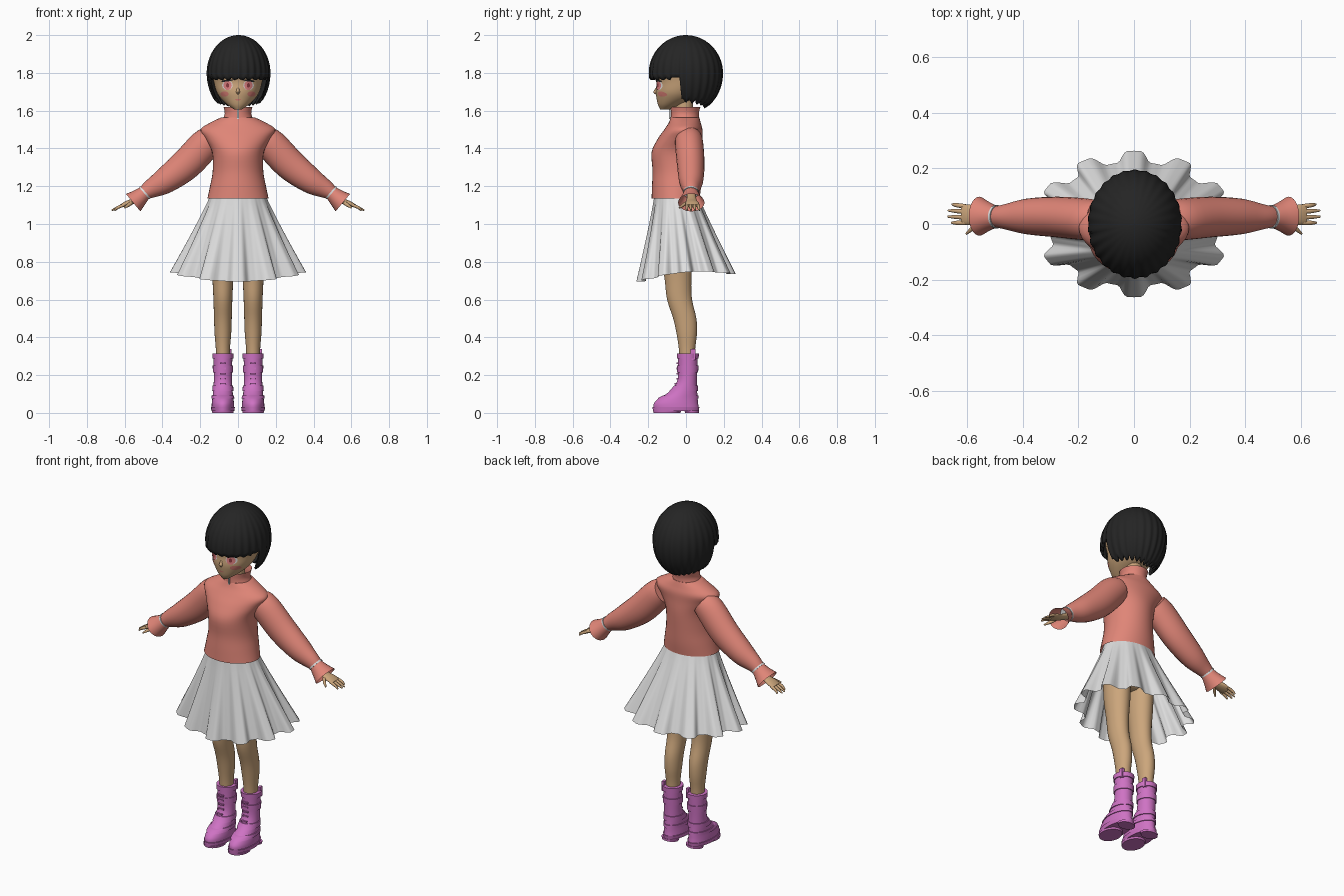
import bpy, bmesh, math
from mathutils import Vector

if "Cube" in bpy.data.objects:
    bpy.data.objects.remove(bpy.data.objects["Cube"])

TAU = 2 * math.pi


def material(name, rgb):
    m = bpy.data.materials.new(name)
    m.diffuse_color = (*rgb, 1)
    m.use_nodes = True
    m.node_tree.nodes["Principled BSDF"].inputs["Base Color"].default_value = m.diffuse_color
    return m


SKIN = material("skin", (0.60, 0.38, 0.20))
CORAL = material("coral knit", (0.74, 0.235, 0.185))
WHITE = material("white cloth", (0.74, 0.74, 0.74))
BLACK = material("black hair", (0.018, 0.018, 0.018))
ORCHID = material("orchid leather", (0.62, 0.17, 0.55))
IRIS = material("rose iris", (0.74, 0.22, 0.22))
PUPIL = material("dark red pupil", (0.25, 0.04, 0.05))
BLUSH = material("blush", (0.66, 0.20, 0.17))


def finish(name, bm, mat, angle=50):
    bmesh.ops.recalc_face_normals(bm, faces=bm.faces)
    me = bpy.data.meshes.new(name)
    bm.to_mesh(me)
    bm.free()
    me.materials.append(mat)
    me.polygons.foreach_set("use_smooth", [True] * len(me.polygons))
    me.set_sharp_from_angle(angle=math.radians(angle))
    ob = bpy.data.objects.new(name, me)
    bpy.context.collection.objects.link(ob)
    return ob


def loft(name, rings, mat, caps=(True, True), angle=50):
    """Skin a list of closed rings that share one point count."""
    bm = bmesh.new()
    vs = [[bm.verts.new(p) for p in r] for r in rings]
    n = len(vs[0])
    for a, b in zip(vs, vs[1:]):
        for i in range(n):
            j = (i + 1) % n
            bm.faces.new((a[i], a[j], b[j], b[i]))
    if caps[0]:
        bm.faces.new(vs[0])
    if caps[1]:
        bm.faces.new(vs[-1])
    return finish(name, bm, mat, angle)


def spline(rows, steps=4):
    """Catmull-Rom resampling of rows of numbers."""
    out = []
    for i in range(len(rows) - 1):
        p0, p1, p2, p3 = (rows[max(0, min(len(rows) - 1, i + k))] for k in (-1, 0, 1, 2))
        for s in range(steps):
            t = s / steps
            out.append(tuple(0.5 * (2 * b + (c - a) * t + (2 * a - 5 * b + 4 * c - d) * t * t
                                    + (3 * b - a - 3 * c + d) * t ** 3)
                             for a, b, c, d in zip(p0, p1, p2, p3)))
    return out + [tuple(rows[-1])]


def oval(x, z, w, yf, yb, n=40, grow=0.0):
    yc, ry = (yf + yb) / 2, (yb - yf) / 2 + grow
    return [(x + (w + grow) * math.sin(TAU * i / n), yc - ry * math.cos(TAU * i / n), z) for i in range(n)]


def column(name, rows, mat, x=0, caps=(True, True), steps=4, n=40, grow=0.0):
    """Upright body from rows of (z, half width, front y, back y)."""
    return loft(name, [oval(x, z, w, f, b, n, grow) for z, w, f, b in spline(rows, steps)], mat, caps)


def limb(name, rows, mat, side=1, caps=(True, True), n=24, steps=4):
    """Tube from rows of (x, y, z, radius across, radius along y), mirrored by side."""
    rows = spline(rows, steps)
    rings = []
    for i, (x, y, z, r, ry) in enumerate(rows):
        a, b = rows[max(0, i - 1)], rows[min(len(rows) - 1, i + 1)]
        d = Vector((b[0] - a[0], 0, b[2] - a[2])).normalized()
        rings.append([(side * (x - d.z * r * math.cos(TAU * k / n)), y + ry * math.sin(TAU * k / n),
                       z + d.x * r * math.cos(TAU * k / n)) for k in range(n)])
    return loft(name, rings, mat, caps)


def box(name, lo, hi, mat):
    return loft(name, [[(lo[0], lo[1], z), (hi[0], lo[1], z), (hi[0], hi[1], z), (lo[0], hi[1], z)]
                       for z in (lo[2], hi[2])], mat, angle=30)


# Head with a tapered chin
HEAD = spline([(1.605, 0.018, -0.135, -0.09), (1.63, 0.055, -0.148, -0.03), (1.665, 0.092, -0.156, 0.05),
               (1.70, 0.114, -0.160, 0.09), (1.75, 0.128, -0.157, 0.12), (1.82, 0.138, -0.168, 0.145),
               (1.90, 0.115, -0.13, 0.12), (1.96, 0.05, -0.05, 0.05)], 5)
loft("head", [oval(0, *r) for r in HEAD], SKIN)
limb("nose", [(0, -0.145, 1.725, 0.006, 0.012), (0, -0.154, 1.705, 0.010, 0.016),
              (0, -0.156, 1.697, 0.010, 0.017), (0, -0.15, 1.685, 0.005, 0.01)], SKIN, n=12)
column("neck", [(1.50, 0.05, -0.055, 0.05), (1.58, 0.043, -0.055, 0.035), (1.68, 0.045, -0.055, 0.04)], SKIN)


def face_y(x, z):
    for a, b in zip(HEAD, HEAD[1:]):
        if a[0] <= z <= b[0]:
            t = (z - a[0]) / (b[0] - a[0])
            w, f, k = (a[i] + (b[i] - a[i]) * t for i in (1, 2, 3))
            return (f + k) / 2 - (k - f) / 2 * math.sqrt(max(0, 1 - (x / w) ** 2))


def patch(name, x, z, rx, rz, lift, mat, tilt=0.0):
    """Thin oval laid on the curved face."""
    bm = bmesh.new()
    loops = []
    for s in (0.02, 0.5, 1.0):
        pts = [(x + rx * s * math.cos(TAU * i / 20), z + rz * s * math.sin(TAU * i / 20)
                + tilt * rx * s * math.cos(TAU * i / 20)) for i in range(20)]
        loops.append([bm.verts.new((u, face_y(u, v) - lift, v)) for u, v in pts])
    bm.faces.new(loops[0])
    for a, b in zip(loops, loops[1:]):
        for i in range(20):
            bm.faces.new((a[i], a[i - 1], b[i - 1], b[i]))
    finish(name, bm, mat)


# Painted face details
for s in (-1, 1):
    patch("eye_white", s * 0.056, 1.734, 0.028, 0.025, 0.002, WHITE)
    patch("eye_iris", s * 0.055, 1.734, 0.022, 0.025, 0.004, IRIS)
    patch("eye_pupil", s * 0.055, 1.734, 0.008, 0.012, 0.006, PUPIL)
    patch("upper_lash", s * 0.058, 1.759, 0.032, 0.005, 0.007, BLACK, -0.12 * s)
    patch("cheek_blush", s * 0.072, 1.688, 0.022, 0.014, 0.002, BLUSH)
patch("mouth", 0, 1.658, 0.016, 0.004, 0.002, BLUSH)


# Bobbed hair: a cap whose hem height depends on the direction
def hem(a):
    d = abs((a + math.pi) % TAU - math.pi)
    jag = 0.010 * math.cos(26 * a)
    if d < math.radians(64):
        return 1.768 + 0.6 * jag
    if d < math.radians(80):
        return 1.775
    return 1.655 - 0.035 * (d - 1.4) / 1.74 + jag


COLS, ROWS = 208, 18
hair = []
for j in range(ROWS + 1):
    ring = []
    for i in range(COLS):
        a = TAU * i / COLS
        h = hem(a) - 1.80
        th = math.acos(h / 0.22) * max(j, 0.05) / ROWS
        ridge = 1 + 0.018 * (j / ROWS) * math.cos(26 * a)
        r = math.sin(th) * ridge
        ring.append((0.168 * r * math.sin(a) + 0.003, -0.194 * r * math.cos(a),
                     1.80 + (0.2 if th < math.pi / 2 else 0.22) * math.cos(th)))
    hair.append(ring)
cap = loft("bobbed_hair", hair, BLACK, (True, False))
shell = cap.modifiers.new("thickness", "SOLIDIFY")
shell.thickness, shell.offset = 0.012, -1

# Sweater body with stand-up collar
column("sweater_body", [(1.135, 0.162, -0.182, 0.072), (1.20, 0.148, -0.18, 0.08), (1.28, 0.134, -0.177, 0.085),
                        (1.38, 0.137, -0.182, 0.09), (1.45, 0.172, -0.150, 0.088), (1.50, 0.198, -0.115, 0.087),
                        (1.535, 0.15, -0.092, 0.078), (1.565, 0.088, -0.08, 0.07)], CORAL, caps=(False, True))
column("collar", [(1.55, 0.082, -0.082, 0.07), (1.585, 0.070, -0.080, 0.068), (1.62, 0.076, -0.082, 0.076)],
       CORAL, caps=(False, False))
box("collar_zip", (-0.004, -0.089, 1.555), (0.004, -0.081, 1.605), WHITE)

# Arms: sleeves, wrist cord, flared cuffs and hands
for s in (-1, 1):
    limb("sleeve", [(0.13, 0.015, 1.455, 0.07, 0.07), (0.175, 0.017, 1.42, 0.083, 0.075),
                    (0.275, 0.025, 1.315, 0.083, 0.073), (0.385, 0.027, 1.23, 0.069, 0.064),
                    (0.46, 0.026, 1.187, 0.050, 0.046), (0.495, 0.026, 1.165, 0.038, 0.038)], CORAL, s)
    limb("wrist_cord", [(0.490, 0.026, 1.169, 0.042, 0.042), (0.497, 0.026, 1.163, 0.042, 0.042)], WHITE, s, steps=1)
    limb("cuff", [(0.495, 0.026, 1.165, 0.038, 0.038), (0.525, 0.027, 1.138, 0.048, 0.052),
                  (0.555, 0.028, 1.113, 0.060, 0.070)], CORAL, s, caps=(False, False))
    limb("palm", [(0.49, 0.028, 1.155, 0.018, 0.022), (0.55, 0.03, 1.123, 0.015, 0.028),
                  (0.59, 0.033, 1.108, 0.014, 0.037), (0.618, 0.034, 1.096, 0.009, 0.035)], SKIN, s)
    for k, (y, tip) in enumerate(((0.004, 0.655), (0.024, 0.668), (0.044, 0.667), (0.064, 0.652))):
        limb("finger_%d" % (k + 1), [(0.605, y, 1.10, 0.008, 0.008), (0.635, y * 1.05, 1.088, 0.008, 0.008),
                                     (tip, y * 1.1, 1.072, 0.004, 0.004)], SKIN, s, n=10)
    limb("thumb", [(0.56, 0.008, 1.115, 0.010, 0.012), (0.58, -0.015, 1.10, 0.009, 0.010),
                   (0.602, -0.034, 1.085, 0.004, 0.005)], SKIN, s, n=10)

# Pleated skirt, twelve box pleats opening toward the hem
skirt = []
for j in range(13):
    t = j / 12
    ring = []
    for i in range(192):
        a = TAU * i / 192
        wave = max(-1, min(1, 1.8 * math.cos(12 * a)))
        k = 1 - 0.15 * t ** 0.8 * (1 - wave) / 2
        low = 0.715 - 0.02 * math.cos(a) + 0.03 * math.sin(a) ** 2
        g = t ** 1.08
        ring.append(((0.145 + 0.215 * g) * k * math.sin(a),
                     -0.052 * (1 - t) - (0.115 + 0.148 * g) * k * math.cos(a), 1.155 + (low - 1.155) * t))
    skirt.append(ring)
loft("pleated_skirt", skirt, WHITE, (False, False))

# Hips and legs
column("hips", [(0.90, 0.05, -0.10, 0.0), (0.95, 0.125, -0.14, 0.045), (1.05, 0.135, -0.15, 0.055),
                (1.15, 0.12, -0.14, 0.05)], SKIN)
BOOT = spline([(0.025, 0.060, -0.172, 0.068), (0.05, 0.059, -0.170, 0.064), (0.075, 0.056, -0.148, 0.062),
               (0.10, 0.053, -0.105, 0.060), (0.135, 0.050, -0.066, 0.058), (0.18, 0.048, -0.044, 0.058),
               (0.25, 0.049, -0.042, 0.061), (0.315, 0.051, -0.044, 0.063)], 4)
for s in (-1, 1):
    x = 0.08 * s
    column("leg", [(0.20, 0.036, -0.03, 0.045), (0.33, 0.037, -0.037, 0.048), (0.42, 0.044, -0.05, 0.058),
                   (0.50, 0.047, -0.068, 0.055), (0.60, 0.050, -0.10, 0.032), (0.70, 0.055, -0.112, 0.028),
                   (0.82, 0.064, -0.128, 0.035), (0.97, 0.066, -0.138, 0.042)], SKIN, x)

    # Boots: upper, straps, rim, sole, heel and pull tab
    x = 0.08 * s
    loft("boot_upper", [oval(x, *r) for r in BOOT], ORCHID)
    for name, lo, hi in (("instep_strap", 8, 11), ("ankle_strap", 14, 17), ("shaft_strap", 22, 24),
                         ("boot_rim", 26, 28)):
        loft(name, [oval(x, *r, grow=0.005) for r in BOOT[lo:hi + 1]], ORCHID)
    column("boot_sole", [(0.010, 0.060, -0.175, 0.068), (0.032, 0.064, -0.177, 0.071)], ORCHID, x, steps=1)
    column("boot_toe_tread", [(0.0, 0.056, -0.172, -0.03), (0.012, 0.058, -0.174, -0.025)], ORCHID, x, steps=1)
    column("boot_heel", [(0.0, 0.050, -0.005, 0.07), (0.012, 0.052, -0.008, 0.07)], ORCHID, x, steps=1)
    box("pull_tab", (x + 0.030, 0.025, 0.28), (x + 0.046, 0.05, 0.337), ORCHID)
    for k in range(5):
        z = 0.15 + 0.027 * k
        box("lace", (x - 0.016, -0.062 if k == 0 else -0.05, z), (x + 0.016, -0.036, z + 0.008), ORCHID)
